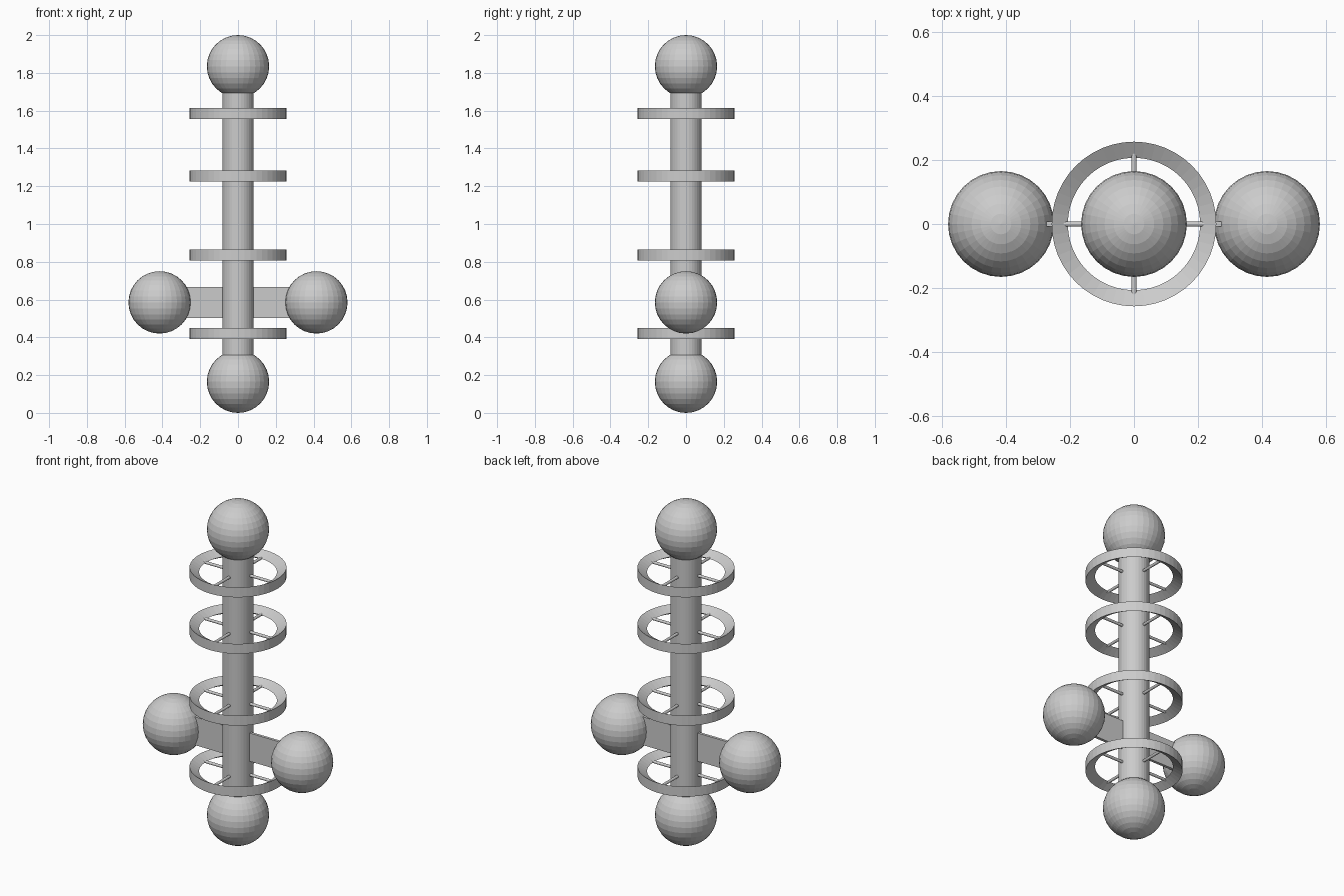
import bpy
import math
from mathutils import Vector

cube = bpy.data.objects.get("Cube")
if cube:
    bpy.data.objects.remove(cube, do_unlink=True)

# Single neutral grey
grey = bpy.data.materials.new("neutral_grey")
grey.use_nodes = True
colour = (0.6, 0.6, 0.6, 1)
grey.diffuse_color = colour
grey.node_tree.nodes["Principled BSDF"].inputs["Base Color"].default_value = colour

BALL_R = 0.165
COLUMN_R = 0.082
ARM_Z = 0.585
ARM_X = 0.415
RING_HEIGHTS = {"lower": 0.42, "middle": 0.835, "upper": 1.255, "top": 1.585}


def finish(name):
    obj = bpy.context.object
    obj.name = name
    obj.data.materials.clear()
    obj.data.materials.append(grey)
    return obj


def ball(name, x, z):
    bpy.ops.mesh.primitive_uv_sphere_add(segments=32, ring_count=16, radius=BALL_R,
                                         location=(x, 0, z))
    return finish(name)


def rod(name, start, end, radius, sides):
    start, end = Vector(start), Vector(end)
    axis = end - start
    bpy.ops.mesh.primitive_cylinder_add(vertices=sides, radius=radius, depth=axis.length,
                                        location=(start + end) / 2,
                                        rotation=axis.to_track_quat("Z", "Y").to_euler())
    return finish(name)


def ring(name, z, major=0.24, minor=0.0335, steps=48):
    # Triangular section: upright outer wall, inner edge at mid height
    verts, faces = [], []
    for i in range(steps):
        a = math.tau * i / steps
        for k in range(3):
            b = math.pi + math.tau * k / 3
            r = major + minor * math.cos(b)
            verts.append((r * math.cos(a), r * math.sin(a), minor * math.sin(b)))
            j, m = (i + 1) % steps, (k + 1) % 3
            faces.append((3 * i + k, 3 * j + k, 3 * j + m, 3 * i + m))
    mesh = bpy.data.meshes.new(name)
    mesh.from_pydata(verts, [], faces)
    mesh.materials.append(grey)
    obj = bpy.data.objects.new(name, mesh)
    obj.location.z = z
    bpy.context.collection.objects.link(obj)


# Central column with end balls
rod("column", (0, 0, BALL_R), (0, 0, 2 - BALL_R), COLUMN_R, 32)
ball("bottom_ball", 0, BALL_R)
ball("top_ball", 0, 2 - BALL_R)

# Flat cross arm with side balls
bpy.ops.mesh.primitive_cube_add(size=1, location=(0, 0, ARM_Z))
arm = finish("cross_arm")
arm.scale = (2 * ARM_X, 0.016, 0.165)
for side, sign in (("left", 1), ("right", -1)):
    ball(side + "_ball", sign * ARM_X, ARM_Z)

# Rings held to the column by four spokes each
for label, z in RING_HEIGHTS.items():
    ring(label + "_ring", z)
    rod(label + "_side_spokes", (-0.23, 0, z), (0.23, 0, z), 0.008, 12)
    rod(label + "_front_back_spokes", (0, -0.23, z), (0, 0.23, z), 0.008, 12)
